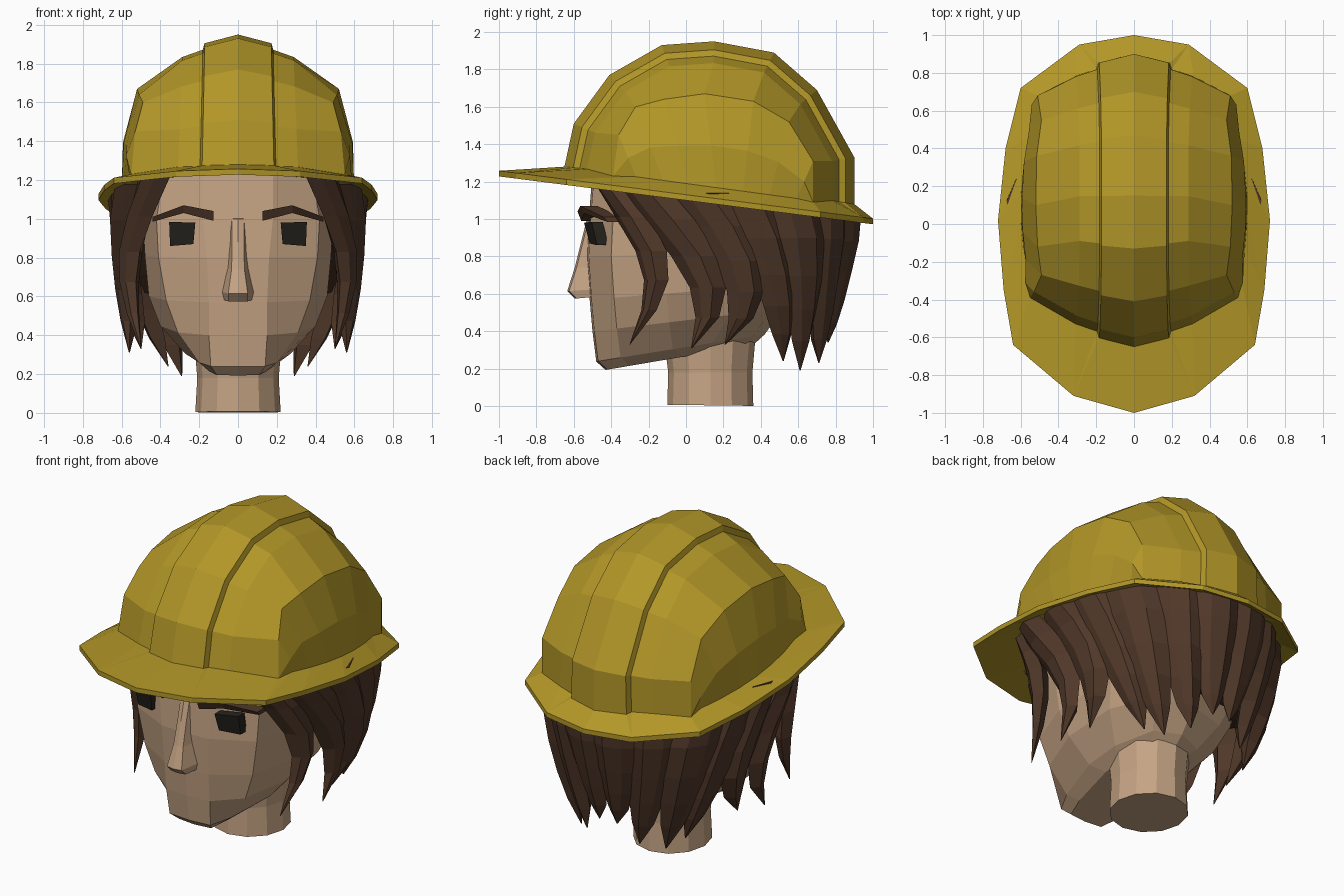
import bpy, bmesh, math
from mathutils import Vector

if "Cube" in bpy.data.objects:
    bpy.data.objects.remove(bpy.data.objects["Cube"])


def material(name, rgb):
    m = bpy.data.materials.new(name)
    m.diffuse_color = (*rgb, 1)
    m.use_nodes = True
    m.node_tree.nodes["Principled BSDF"].inputs["Base Color"].default_value = m.diffuse_color
    return m


YELLOW = material("helmet yellow", (0.45, 0.31, 0.021))
SKIN = material("skin", (0.56, 0.37, 0.23))
BROWN = material("hair brown", (0.08, 0.039, 0.022))
DARK = material("eye dark", (0.020, 0.017, 0.013))


def build(name, polys, mat, mirror=True):
    """Weld a list of polygons (given as points) into one flat-shaded object."""
    bm = bmesh.new()
    if mirror:
        polys = polys + [[(-p[0], p[1], p[2]) for p in reversed(f)] for f in polys]
    for f in polys:
        pts = []
        for p in f:
            if tuple(p) not in pts:
                pts.append(tuple(p))
        if len(pts) > 2:
            bm.faces.new([bm.verts.new(p) for p in pts])
    bmesh.ops.remove_doubles(bm, verts=bm.verts, dist=1e-4)
    bmesh.ops.recalc_face_normals(bm, faces=bm.faces)
    me = bpy.data.meshes.new(name)
    bm.to_mesh(me)
    bm.free()
    me.materials.append(mat)
    ob = bpy.data.objects.new(name, me)
    bpy.context.collection.objects.link(ob)
    return ob


def strip(a, b, closed=False):
    """Quads between two rows of points."""
    n = len(a)
    return [[a[i], a[(i + 1) % n], b[(i + 1) % n], b[i]] for i in range(n if closed else n - 1)]


def loft(rows, closed=False):
    return [f for a, b in zip(rows, rows[1:]) for f in strip(a, b, closed)]


# --- Helmet: one front-to-back profile, shrunk for each arc away from the centre ---
PROFILE = [(-.65, 1.28), (-.60, 1.51), (-.41, 1.77), (-.13, 1.93), (.15, 1.95),
           (.47, 1.89), (.70, 1.69), (.90, 1.33), (.90, 1.08)]


def arc(x, k):
    """Profile scaled by k at offset x, flaring a little towards its low ends."""
    return [(x * (1 + .12 * max(0, 1.9 - z)), .13 + (y - .13) * k, 1.2 + (z - 1.2) * k)
            for y, z in PROFILE]


centre, ridge, groove, shoulder = arc(0, 1), arc(.172, .94), arc(.182, .895), arc(.288, .845)
corner = [(.55, -.39, 1.23), (.53, -.36, 1.45), (.49, -.27, 1.60), (.51, -.12, 1.64), (.52, .10, 1.67),
          (.515, .36, 1.63), (.49, .55, 1.52), (.51, .68, 1.31), (.51, .68, 1.09)]
base, mid = [], []
for i, c in enumerate(corner):
    if i in (0, 8):
        base.append(c)
        mid.append(c)
    else:
        y = -.41 + .143 * i
        b = (.60 - .33 * (y - .08) ** 2, y, 1.19 - .135 * y)
        base.append(b)
        mid.append(tuple(Vector(c).lerp(Vector(b), .55) + Vector((.03, 0, 0))))
polys = loft([centre, ridge, groove, shoulder, corner, mid, base])

# Brim around the base of the dome, sloping down to the back
inner = [a[0] for a in (centre, ridge, groove, shoulder)] + base + \
        [a[8] for a in (shoulder, groove, ridge, centre)]
outline = [(0, -1), (.32, -.91), (.64, -.64), (.69, -.35), (.72, .02),
           (.68, .40), (.60, .72), (.29, .95), (0, 1)]
rim = [(x, y, 1.13 - .128 * y) for x, y in outline]
rim = [rim[i] for i in (0, 1, 1, 1, 2, 2, 3, 3, 4, 4, 5, 5, 6, 7, 7, 7, 8)]
lower_rim = [(x, y, z - .03) for x, y, z in rim]
lower_inner = [(x * .97, y * .97, z - .035) for x, y, z in inner]
polys += loft([inner, rim, lower_rim, lower_inner]) + [lower_inner]
build("helmet", polys, YELLOW)

# --- Head: stacked rings, tilted up towards the nape ---
# front z, front y, chin half-width, cheek half-width, side half-width, back y, slope
RINGS = [(.195, -.42, .11, .15, .19, .36, .17),
         (.24, -.47, .14, .20, .27, .42, .16),
         (.40, -.49, .15, .31, .40, .52, .12),
         (.57, -.505, .15, .37, .46, .60, .08),
         (.80, -.52, .16, .41, .48, .66, .03),
         (1.0, -.51, .18, .42, .49, .70, 0),
         (1.25, -.49, .18, .38, .48, .70, 0)]


def head_ring(z, yf, a, b, w, yb, s):
    pts = [(0, yf - .01), (a, yf), (b, yf + .12), (w, yf + .40),
           (w * .95, yb - .28), (w * .6, yb - .06), (0, yb)]
    return [(x, y, z + s * (y - yf)) for x, y in pts]


rings = [head_ring(*r) for r in RINGS]
build("head", loft(rings) + [rings[0], rings[-1]], SKIN)

# Neck
neck = [[(rx * math.sin(i * math.pi / 6), .13 - ry * math.cos(i * math.pi / 6),
          z + k * math.cos(i * math.pi / 6)) for i in range(12)]
        for z, rx, ry, k in [(.004, .22, .23, .003), (.18, .21, .225, 0), (.42, .23, .25, -.04)]]
build("neck", loft(neck, True) + [neck[0], neck[-1]], SKIN, mirror=False)

# Nose: bridge widening to the nostrils
nose = [[(0, y, z), (w, y + .01, z), (wb, -.48, z + .01), (0, -.48, z + .01)]
        for z, y, w, wb in [(1.0, -.53, .03, .05), (.88, -.56, .03, .055), (.74, -.595, .033, .065),
                            (.615, -.635, .05, .09), (.575, -.595, .05, .08)]]
build("nose", loft(nose) + [nose[0], nose[-1]], SKIN)

# Eyes: slightly tilted blocks set into the face
eye = [(.23, -.515, .87), (.22, -.545, .98), (.355, -.505, .985), (.35, -.475, .86)]
eye_back = [(x, y + .06, z) for x, y, z in eye]
build("eyes", strip(eye, eye_back, True) + [eye, eye_back], DARK)

# Eyebrows: arched bars wrapping the forehead
brow = [[(x, y, z), (x, y - .02, z + h), (x, y + .07, z + h), (x, y + .09, z)]
        for x, y, z, h in [(.125, -.56, .99, .05), (.28, -.545, 1.03, .04), (.44, -.42, .985, .025)]]
build("eyebrows", loft(brow, True) + [brow[0], brow[-1]], BROWN)

# --- Hair: an under layer with locks hanging over it ---
under_top = [(.40, -.43, 1.21), (.53, -.12, 1.2), (.55, .2, 1.16), (.50, .55, 1.1), (.32, .77, 1.07), (0, .83, 1.05)]
under_low = [(.47, -.30, 1.0), (.52, -.08, .88), (.52, .22, .70), (.47, .48, .60), (.30, .67, .55), (0, .73, .53)]
under_in = [(x * .8, y * .8, z + .04) for x, y, z in under_low]
build("hair_under_layer", loft([under_top, under_low, under_in]), BROWN)


def lock(name, width, *ctrl):
    """Lock of hair on a smooth curve through four points, tapering to a tip."""
    rows = []
    for t, taper in ((0, 1), (.22, 1), (.45, .85), (.65, .65), (.83, .42), (1, .02)):
        c = Vector()
        for i, p in enumerate(ctrl):
            weight = 1
            for j in range(4):
                if j != i:
                    weight *= (t * 3 - j) / (i - j)
            c += Vector(p) * weight
        out = Vector((c.x, (c.y - .15) * .8, 0)).normalized()
        side = Vector((-out.y, out.x, 0))
        w = width * taper
        d = min(.06, w * .7)
        rows.append([tuple(c + v) for v in
                     (side * w, side * w * .3 + out * d, -side * w * .45 + out * d * .8,
                      -side * w, -out * d)])
    build("hair_" + name + "_locks", loft(rows, True) + [rows[0]], BROWN)


lock("temple", .11, (.43, -.43, 1.22), (.53, -.23, .92), (.555, -.16, .66), (.50, -.30, .33))
lock("front_side", .15, (.56, -.24, 1.18), (.59, -.02, .90), (.57, .12, .62), (.56, .03, .31))
lock("side", .16, (.61, .08, 1.14), (.59, .25, .87), (.55, .32, .60), (.50, .21, .33))
lock("rear_side", .15, (.59, .34, 1.10), (.54, .45, .80), (.46, .50, .52), (.36, .52, .24))
lock("rear_corner", .16, (.50, .58, 1.08), (.46, .63, .80), (.38, .62, .50), (.29, .61, .19))
lock("back", .15, (.31, .77, 1.05), (.29, .76, .80), (.23, .72, .50), (.18, .71, .23))
lock("nape", .15, (.11, .87, 1.03), (.10, .84, .80), (.08, .78, .55), (.06, .76, .34))
